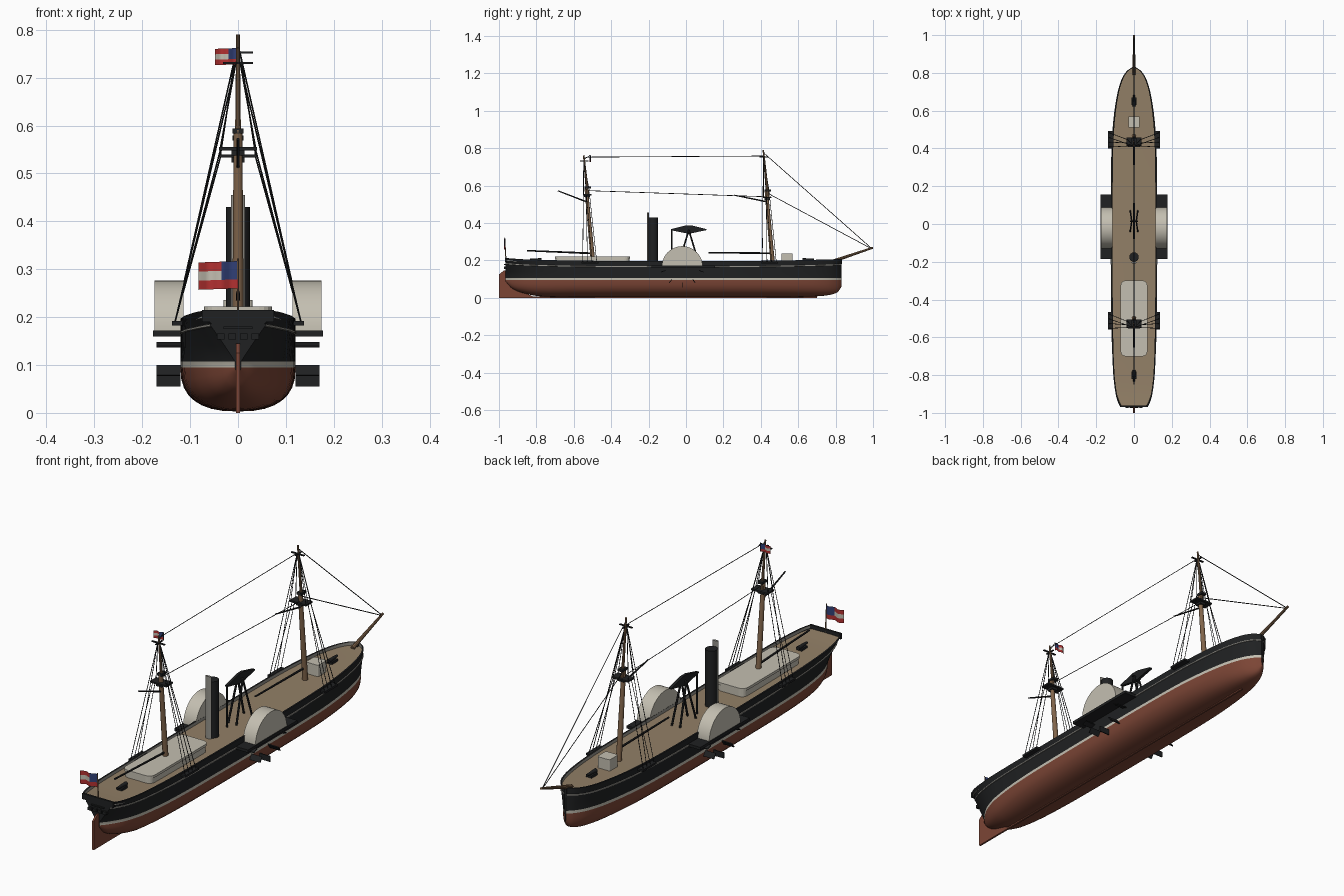
import bpy, bmesh, math
from mathutils import Vector, Matrix

if "Cube" in bpy.data.objects:
    bpy.data.objects.remove(bpy.data.objects["Cube"])

def mat(name, r, g, b):
    m = bpy.data.materials.new(name)
    m.diffuse_color = (r, g, b, 1)
    m.use_nodes = True
    m.node_tree.nodes["Principled BSDF"].inputs["Base Color"].default_value = m.diffuse_color
    return m

BLACK = mat("black", .014, .015, .016)
RED = mat("hull_red", .2, .06, .036)
CREAM = mat("cream", .55, .52, .44)
DECK = mat("deck_tan", .29, .215, .135)
WOOD = mat("mast_wood", .22, .13, .07)
GREY = mat("bulwark_grey", .3, .29, .26)
FRED = mat("flag_red", .45, .03, .03)
BLUE = mat("flag_blue", .03, .05, .18)

def finish(name, bm, *mats, smooth=False):
    bmesh.ops.recalc_face_normals(bm, faces=bm.faces)
    me = bpy.data.meshes.new(name)
    bm.to_mesh(me)
    bm.free()
    ob = bpy.data.objects.new(name, me)
    bpy.context.collection.objects.link(ob)
    for m in mats:
        me.materials.append(m)
    if smooth:
        bpy.ops.object.select_all(action='DESELECT')
        ob.select_set(True)
        bpy.context.view_layer.objects.active = ob
        bpy.ops.object.shade_smooth_by_angle(angle=math.radians(35))
    return ob

def boxes(name, items, m, bevel=0):
    """Each item is (x0, x1, y0, y1, z0, z1)."""
    bm = bmesh.new()
    for x0, x1, y0, y1, z0, z1 in items:
        M = Matrix.Translation(((x0+x1)/2, (y0+y1)/2, (z0+z1)/2)) @ Matrix.Diagonal((x1-x0, y1-y0, z1-z0, 1))
        bmesh.ops.create_cube(bm, size=1, matrix=M)
    if bevel:
        up = [e for e in bm.edges if abs(e.verts[0].co.z - e.verts[1].co.z) > 1e-5]
        bmesh.ops.bevel(bm, geom=up, offset=bevel, segments=4, affect='EDGES', profile=.5)
    return finish(name, bm, m)

def rods(name, items, m, seg=6):
    """Each item is (start, end, start radius, end radius)."""
    bm = bmesh.new()
    for p, q, r1, r2 in items:
        p, q = Vector(p), Vector(q)
        d = q - p
        M = Matrix.Translation((p+q)/2) @ d.to_track_quat('Z', 'Y').to_matrix().to_4x4()
        bmesh.ops.create_cone(bm, cap_ends=True, segments=seg, radius1=r1, radius2=r2, depth=d.length, matrix=M)
    return finish(name, bm, m, smooth=seg > 6)

def plate(name, pts, x0, x1, m, smooth=False):
    """Extrude a y-z outline from x0 to x1."""
    bm = bmesh.new()
    f = bm.faces.new([bm.verts.new((x0, y, z)) for y, z in pts])
    g = bmesh.ops.extrude_face_region(bm, geom=[f])['geom']
    bmesh.ops.translate(bm, vec=(x1-x0, 0, 0), verts=[v for v in g if isinstance(v, bmesh.types.BMVert)])
    return finish(name, bm, m, smooth=smooth)

# Hull stations: y, deck half width, waterline half width, bottom z, rail z
ST = [(-.965, .075, .006, .088, .213), (-.93, .090, .034, .05, .210), (-.87, .102, .068, .025, .206),
      (-.78, .111, .094, .008, .203), (-.6, .117, .113, .004, .199), (-.3, .12, .119, .003, .197),
      (.1, .12, .12, .003, .196), (.4, .117, .115, .003, .198), (.55, .108, .103, .004, .200),
      (.68, .090, .082, .007, .203), (.76, .068, .057, .014, .205), (.81, .038, .027, .03, .207),
      (.832, .004, .003, .06, .208)]

def stations(n=4):
    out = []
    for i in range(len(ST)-1):
        p = [ST[max(i-1, 0)], ST[i], ST[i+1], ST[min(i+2, len(ST)-1)]]
        for k in range(n):
            t = k/n
            row = []
            for a, b, c, d, ya, yb, yc, yd in zip(*p, *[[q[0]]*5 for q in p]):
                h = yc-yb
                m1, m2 = (c-a)/(yc-ya)*h, (d-b)/(yd-yb)*h
                row.append((2*t**3-3*t*t+1)*b + (t**3-2*t*t+t)*m1 + (3*t*t-2*t**3)*c + (t**3-t*t)*m2)
            out.append(row)
    return out + [list(ST[-1])]

def side(s, z):
    f = (z-.107)/(s[4]-.107)
    return s[2] + (s[1]-s[2])*f

def section(s):
    y, wd, ww, zb, zt = s
    pts = []
    for k in range(9):
        a = k/8*math.pi/2
        c = max(math.cos(a), 0)
        pts.append((ww*math.sin(a)**.8, .095-(.095-zb)*c**.8))
    zw = zt-.03
    w = side(s, zw)
    wi = max(wd-.007, .0005)
    pts += [(ww, .107), (side(s, .14), .14), (w, zw-.003), (w+.003, zw-.002), (w+.003, zw+.002),
            (w, zw+.003), (wd, zt), (wi, zt), (wi, zt-.014), (0, zt-.013)]
    return pts

ROWMAT = [0]*8 + [1, 2, 2, 3, 3, 3, 2, 2, 3, 4]
bm = bmesh.new()
rings = []
for s in stations():
    half = section(s)
    loop = half + [(-x, z) for x, z in half[-2:0:-1]]
    rings.append([bm.verts.new((x, s[0], z)) for x, z in loop])
n = len(rings[0])
for a, b in zip(rings, rings[1:]):
    for i in range(n):
        f = bm.faces.new((a[i], a[(i+1) % n], b[(i+1) % n], b[i]))
        f.material_index = ROWMAT[min(i, n-1-i)]
for r in (rings[0], rings[-1]):
    bm.faces.new(r).material_index = 2
finish("hull", bm, RED, CREAM, BLACK, GREY, DECK, smooth=True)

# Stern, rudder and stem
boxes("stern_bulwark", [(-.075, .075, -.968, -.960, .19, .215), (-.03, .03, -.972, -.96, .175, .18)], BLACK)
boxes("stern_windows", [(x-.008, x+.008, -.974, -.96, .153, .166) for x in (-.036, -.012, .012, .036)], BLACK)
boxes("stem_head", [(-.006, .006, .812, .834, .18, .21)], BLACK)
plate("rudder", [(-1, 0), (-1, .125), (-.975, .145), (-.95, .145), (-.92, .05), (-.8, 0)], -.004, .004, RED)
boxes("keel", [(-.004, .004, -.9, .7, 0, .006)], RED)

# Deck houses and hatch
boxes("cabin", [(-.067, .067, -.697, -.303, .182, .211)], CREAM, .025)
boxes("cabin_roof", [(-.071, .071, -.701, -.299, .211, .222)], CREAM, .027)
boxes("fore_hatch", [(-.03, .03, .51, .57, .182, .236)], CREAM, .006)

# Deck guns
for name, y, d in (("fore_gun", .65, 1), ("aft_gun", -.8, -1)):
    boxes(name + "_carriage", [(-.013, .013, y-.02, y+.02, .186, .2)], BLACK)
    rods(name + "_barrel", [((0, y-d*.028, .203), (0, y+d*.034, .205), .009, .005)], BLACK, 12)

# Paddle boxes, guards and paddle blades
arc = [(-.02+.109*math.cos(math.pi*k/24), .167+.109*math.sin(math.pi*k/24)) for k in range(25)]
for sd, sg in (("right", 1), ("left", -1)):
    plate(sd + "_paddle_box", arc, sg*.114, sg*.174, CREAM, True)
    boxes(sd + "_paddle_guard", [(min(sg*.11, sg*.178), max(sg*.11, sg*.178), -.185, .155, .16, .172)], BLACK)
    bm = bmesh.new()
    for k in range(-2, 3):
        M = (Matrix.Translation((sg*.145, -.02, .175)) @ Matrix.Rotation(k*math.radians(36), 4, 'X')
             @ Matrix.Translation((0, 0, -.107)) @ Matrix.Diagonal((.05, .004, .025, 1)))
        bmesh.ops.create_cube(bm, size=1, matrix=M)
    finish(sd + "_paddle_blades", bm, BLACK)

# Funnel and steam pipe
rods("funnel", [((0, -.175, .18), (0, -.175, .43), .025, .025)], BLACK, 24)
pipe = rods("steam_pipe", [((0, 0, .18), (0, 0, .455), .015, .015)], GREY, 12)
pipe.scale = (1, .35, 1)
pipe.location = (0, -.204, 0)

# Walking beam engine
plate("walking_beam", [(-.08, .367), (.0, .387), (.03, .387), (.11, .367), (.11, .362), (.015, .342), (-.08, .361)],
      -.006, .006, BLACK)
legs = [((sx*.012, .015, .362), (sx*.02, y, .18), .0045, .0045) for sx in (-1, 1) for y in (-.04, .07)]
legs += [((-.022, .015, .362), (.022, .015, .362), .005, .005), ((0, -.075, .364), (0, -.075, .18), .004, .004)]
rods("beam_frame", legs, BLACK)

# Masts with tops, crosstrees, shrouds and spars
def mast(name, y0, slope, top, zp, zc, boom, gaff):
    Y = lambda z: y0 + slope*(z-.19)
    P = lambda z: (0, Y(z), z)
    rods(name + "_lower", [(P(.18), P(zp+.04), .012, .009)], WOOD, 12)
    rods(name + "_topmast", [((0, Y(zp)+.008, zp-.01), (0, Y(top)+.003, top), .007, .004)], WOOD, 10)
    yp, yc = Y(zp), Y(zc)
    boxes(name + "_top", [(-.04, .04, yp-.02, yp+.025, zp-.004, zp+.003), (-.012, .012, yp-.012, yp+.022, zp+.032, zp+.042),
                          (-.014, .014, yp-.014, yp+.016, zp-.014, zp-.004),
                          (-.031, .031, yc-.005, yc+.003, zc-.002, zc+.002), (-.003, .003, yc-.02, yc+.025, zc-.002, zc+.002)], BLACK)
    lines, r = [], .0016
    for sg in (-1, 1):
        for k, dy in enumerate((-.055, -.03, -.005, .02)):
            base = (sg*.132, y0+dy, .188)
            end = (sg*.036, yp-.012+k*.009, zp) if k % 2 else (sg*.004, yc, zc)
            lines.append((base, end, r, r))
        for dy in (-.016, .018):
            lines.append(((sg*.037, yp+dy, zp), (sg*.004, yc, zc+.003), r, r))
    rods(name + "_shrouds", lines, BLACK, 4)
    boxes(name + "_channels", [(min(a, b), max(a, b), y0-.062, y0+.03, .183, .192) for a, b in ((.11, .138), (-.11, -.138))], BLACK)
    rods(name + "_spars", [((0, Y(.235)-.012, .238), boom, .005, .004), ((0, Y(.51)-.01, .515), gaff, .004, .003)], BLACK)

mast("foremast", .463, -.088, .79, .537, .753, (0, .12, .242), (0, .26, .548))
mast("aft_mast", -.497, -.093, .762, .552, .731, (0, -.85, .252), (0, -.685, .572))

# Bowsprit and stays
rods("bowsprit", [((0, .79, .197), (0, 1, .268), .009, .005)], WOOD, 10)
r = .0018
rods("stays", [((0, -.545, .752), (0, .415, .758), r, r), ((0, -.53, .573), (0, .435, .54), r, r),
               ((0, .415, .775), (0, .99, .266), r, r), ((0, .435, .56), (0, .985, .266), r, r)], BLACK, 4)

# Flags with three stripes and a canton
def flag(name, y, z0, w, h):
    bm = bmesh.new()
    nx = 12
    g = [[bm.verts.new((-w*i/nx, y+.06*w*math.sin(i*.9), z0+h*j/3 - .05*h*i/nx)) for j in range(4)] for i in range(nx+1)]
    for i in range(nx):
        for j in range(3):
            f = bm.faces.new((g[i][j], g[i+1][j], g[i+1][j+1], g[i][j+1]))
            f.material_index = 2 if (i < 5 and j > 0) else (1 if j == 1 else 0)
    finish(name, bm, FRED, CREAM, BLUE, smooth=True)

flag("stern_flag", -.969, .26, .082, .057)
flag("masthead_flag", -.512, .728, .048, .034)
rods("flag_staff", [((0, -.962, .19), (0, -.969, .322), .003, .002)], WOOD)
rods("flag_line", [((0, -.545, .74), (0, -.512, .763), .0015, .0015), ((0, -.512, .763), (0, -.512, .726), .0015, .0015)], BLACK, 4)
